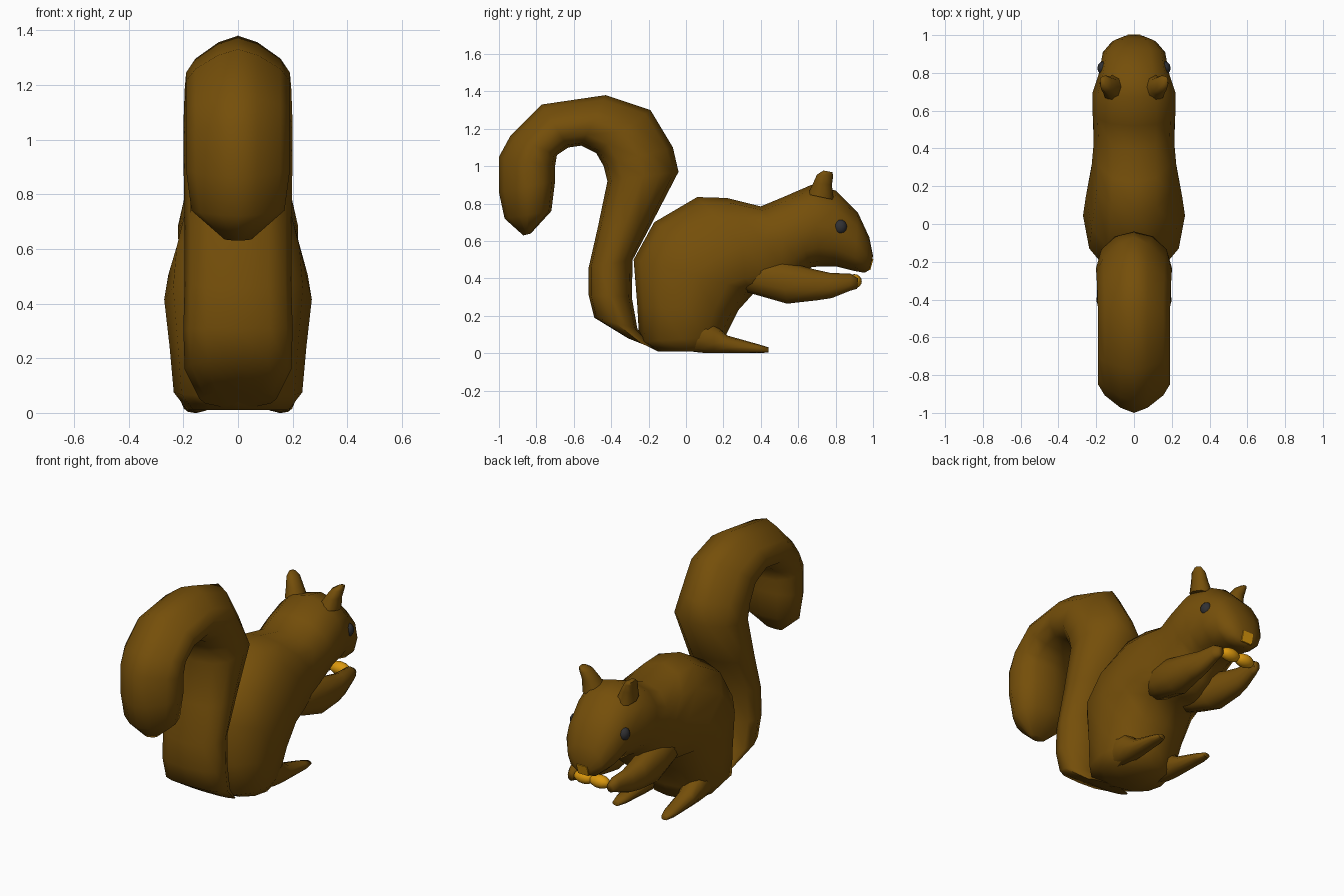
import bpy, bmesh, math
from mathutils import Vector


def material(name, rgb):
    m = bpy.data.materials.new(name)
    m.diffuse_color = (*rgb, 1)
    return m


FUR = material("brown fur", (0.178, 0.078, 0.003))
DARK = material("dark eye", (0.03, 0.03, 0.033))
NUT = material("golden nut", (0.7, 0.31, 0.004))


def finish(name, bm, mat, angle=75):
    bmesh.ops.recalc_face_normals(bm, faces=bm.faces)
    me = bpy.data.meshes.new(name)
    bm.to_mesh(me)
    bm.free()
    me.materials.append(mat)
    ob = bpy.data.objects.new(name, me)
    bpy.context.collection.objects.link(ob)
    bpy.ops.object.select_all(action='DESELECT')
    ob.select_set(True)
    bpy.context.view_layer.objects.active = ob
    bpy.ops.object.shade_smooth_by_angle(angle=math.radians(angle))
    return ob


def loft(name, stations, sides=12, power=lambda k, c: 0.9, mat=FUR):
    """Skin rounded rings; each station is (y1, z1, y2, z2, half width, centre x).
    power gives the roundness for ring k on the side of sign c."""
    bm = bmesh.new()
    rings = []
    for k, (y1, z1, y2, z2, w, *cx) in enumerate(stations):
        x0 = cx[0] if cx else 0
        a, b = Vector((x0, y1, z1)), Vector((x0, y2, z2))
        ring = []
        for i in range(sides):
            t = 2 * math.pi * i / sides
            c, s = math.cos(t), math.sin(t)
            p = power(k, c)
            c = math.copysign(abs(c) ** p, c)
            s = math.copysign(abs(s) ** p, s)
            ring.append(bm.verts.new((a + b) / 2 + (b - a) / 2 * c + Vector((w * s, 0, 0))))
        rings.append(ring)
    for r, q in zip(rings, rings[1:]):
        for i in range(sides):
            j = (i + 1) % sides
            bm.faces.new((r[i], r[j], q[j], q[i]))
    bm.faces.new(rings[0])
    bm.faces.new(rings[-1])
    return finish(name, bm, mat)


def ball(name, centre, scale, mat, seg=12):
    bm = bmesh.new()
    bmesh.ops.create_uvsphere(bm, u_segments=seg, v_segments=8, radius=1)
    for v in bm.verts:
        v.co = Vector(centre) + Vector(p * s for p, s in zip(v.co, scale))
    return finish(name, bm, mat)


# torso, neck and head in one skin, from the seat up to the nose
loft("body", [
    (-0.15, 0.01, 0.18, 0.01, 0.185),
    (-0.25, 0.06, 0.21, 0.09, 0.235),
    (-0.26, 0.25, 0.28, 0.23, 0.25),
    (-0.28, 0.50, 0.37, 0.33, 0.27),
    (-0.17, 0.70, 0.46, 0.31, 0.255),
    (0.06, 0.835, 0.54, 0.32, 0.225),
    (0.22, 0.83, 0.60, 0.37, 0.215),
    (0.40, 0.785, 0.64, 0.43, 0.215),
    (0.52, 0.835, 0.67, 0.46, 0.22),
    (0.67, 0.90, 0.72, 0.465, 0.22),
    (0.80, 0.87, 0.80, 0.465, 0.185),
    (0.92, 0.75, 0.90, 0.44, 0.165),
    (0.98, 0.62, 0.955, 0.43, 0.115),
    (1.00, 0.52, 0.98, 0.445, 0.055)])

# tail: rises behind the back, arches over and hangs down, ridged along the arch
loft("tail", [
    (-0.31, 0.08, -0.16, 0.02, 0.14),
    (-0.49, 0.19, -0.26, 0.13, 0.195),
    (-0.52, 0.31, -0.29, 0.30, 0.20),
    (-0.52, 0.46, -0.285, 0.50, 0.195),
    (-0.47, 0.68, -0.18, 0.70, 0.195),
    (-0.42, 0.92, -0.04, 0.97, 0.20),
    (-0.44, 1.00, -0.07, 1.10, 0.20),
    (-0.48, 1.07, -0.19, 1.30, 0.195),
    (-0.56, 1.11, -0.43, 1.38, 0.19),
    (-0.63, 1.10, -0.77, 1.33, 0.19),
    (-0.69, 1.06, -0.94, 1.16, 0.19),
    (-0.70, 1.00, -1.00, 1.05, 0.19),
    (-0.70, 0.92, -1.00, 0.86, 0.19),
    (-0.72, 0.76, -0.97, 0.72, 0.17),
    (-0.83, 0.64, -0.87, 0.63, 0.05)],
    power=lambda k, c: 0.8 if c < -0.01 else (1.0 if k < 6 else 1.4))

for side, s in (("left", -1), ("right", 1)):
    # arm reaching forward to the nut, root sunk into the chest
    loft(side + "_arm", [
        (0.24, 0.50, 0.28, 0.34, 0.07, 0.10 * s),
        (0.36, 0.51, 0.40, 0.305, 0.085, 0.12 * s),
        (0.50, 0.50, 0.54, 0.265, 0.088, 0.133 * s),
        (0.68, 0.45, 0.70, 0.283, 0.068, 0.145 * s),
        (0.77, 0.43, 0.78, 0.295, 0.05, 0.143 * s),
        (0.88, 0.425, 0.88, 0.335, 0.033, 0.137 * s),
        (0.92, 0.40, 0.915, 0.345, 0.02, 0.132 * s)], sides=10)
    # long tapered foot growing out of the thigh
    loft(side + "_foot", [
        (-0.06, 0.22, -0.06, 0.02, 0.05, 0.14 * s),
        (0.08, 0.21, 0.08, 0.003, 0.07, 0.148 * s),
        (0.15, 0.155, 0.15, 0.0, 0.065, 0.15 * s),
        (0.22, 0.095, 0.22, 0.0, 0.055, 0.152 * s),
        (0.38, 0.05, 0.38, 0.0, 0.04, 0.16 * s),
        (0.44, 0.032, 0.44, 0.004, 0.022, 0.163 * s)], sides=10)
    # ear leaning outward
    loft(side + "_ear", [
        (0.65, 0.85, 0.79, 0.82, 0.06, 0.11 * s),
        (0.68, 0.91, 0.78, 0.90, 0.045, 0.13 * s),
        (0.70, 0.955, 0.787, 0.95, 0.032, 0.15 * s),
        (0.735, 0.977, 0.782, 0.968, 0.015, 0.165 * s)], sides=8)
    ball(side + "_eye", (0.162 * s, 0.825, 0.675), (0.032, 0.036, 0.039), DARK)
    # two-lobed nut held between the paws
    ball(side + "_nut_lobe", (0.052 * s, 0.90, 0.385), (0.066, 0.04, 0.038), NUT)

# front teeth: a thin plate lying on the sloping front of the muzzle
bm = bmesh.new()
bmesh.ops.create_cube(bm, size=1)
for v in bm.verts:
    t = v.co.z + 0.5
    v.co = Vector((v.co.x * 0.07, 0.981 + 0.017 * t + v.co.y * 0.009, 0.445 + 0.06 * t))
finish("teeth", bm, NUT, 30)
